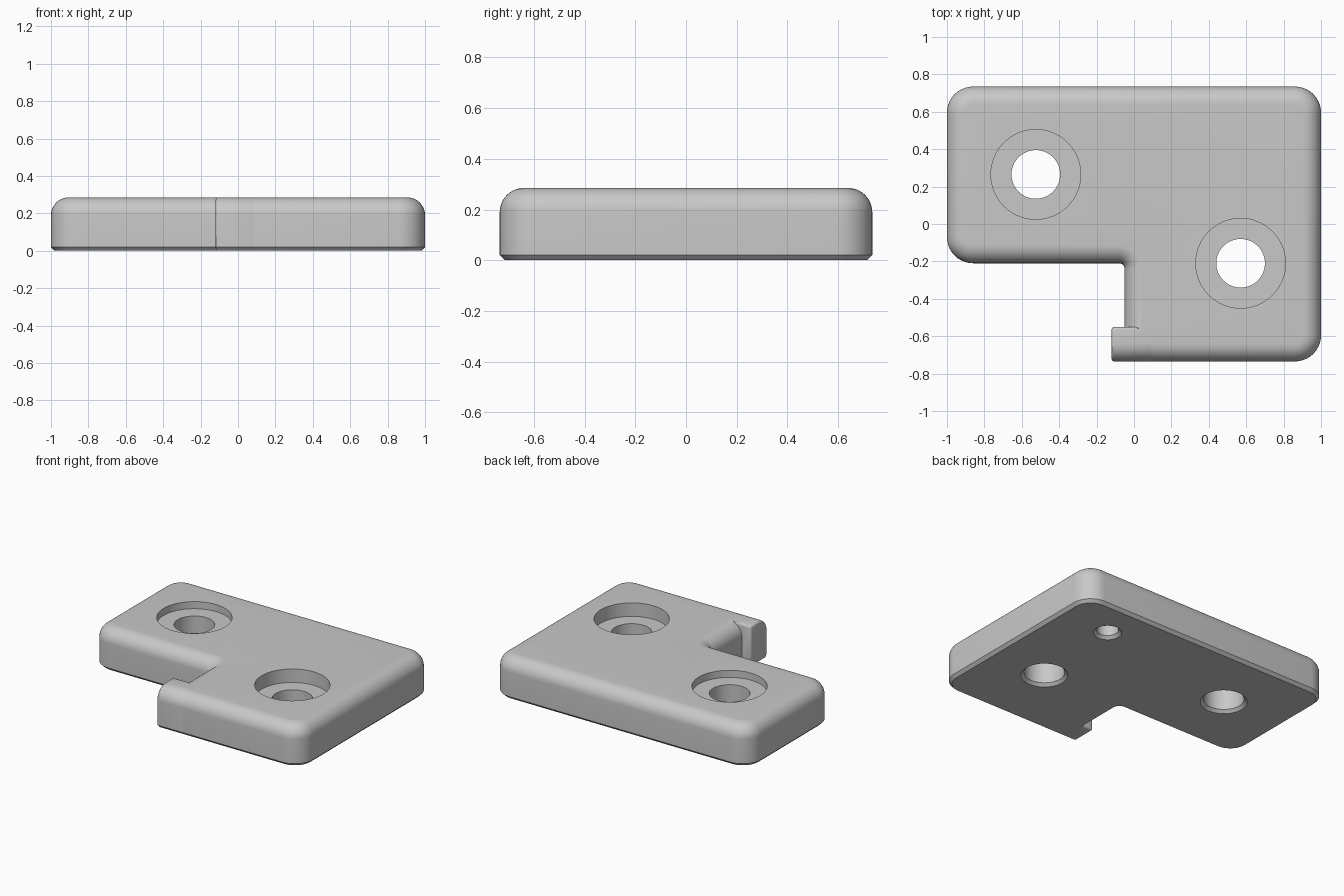
import bpy, bmesh, math
from mathutils import Vector

cube = bpy.data.objects.get("Cube")
if cube:
    bpy.data.objects.remove(cube)

HEIGHT, FILLET, CHAMFER = 0.285, 0.095, 0.02
FRONT, BACK = -0.735, 0.735

grey = bpy.data.materials.new("plain_grey")
grey.use_nodes = True
grey.diffuse_color = (0.58, 0.58, 0.58, 1)
grey.node_tree.nodes["Principled BSDF"].inputs["Base Color"].default_value = grey.diffuse_color


def add_object(name, bm):
    bmesh.ops.recalc_face_normals(bm, faces=bm.faces)
    mesh = bpy.data.meshes.new(name)
    bm.to_mesh(mesh)
    bm.free()
    mesh.materials.append(grey)
    obj = bpy.data.objects.new(name, mesh)
    bpy.context.collection.objects.link(obj)
    return obj


def loft(name, rings):
    """Skin a stack of equal-length rings and cap both ends."""
    bm = bmesh.new()
    loops = [[bm.verts.new(p) for p in ring] for ring in rings]
    n = len(loops[0])
    for a, b in zip(loops, loops[1:]):
        for i in range(n):
            j = (i + 1) % n
            bm.faces.new((a[i], a[j], b[j], b[i]))
    bm.faces.new(loops[0][::-1])
    bm.faces.new(loops[-1])
    return add_object(name, bm)


def outline(corners, inset, z, steps=10):
    """Rounded right-angled outline, shrunk inward by inset."""
    ring = []
    for i, (x, y, r) in enumerate(corners):
        p = Vector((x, y))
        a = (p - Vector(corners[i - 1][:2])).normalized()
        b = (Vector(corners[(i + 1) % len(corners)][:2]) - p).normalized()
        centre = p + (b - a) * r
        radius = r - inset if a.cross(b) > 0 else r + inset
        for k in range(steps + 1):
            t = k / steps * math.pi / 2
            d = a * math.sin(t) - b * math.cos(t)
            q = centre + d * radius
            ring.append((q.x, q.y, z))
    return ring


def edge_profile(steps=10):
    """Inset and height pairs: bottom chamfer, wall, top fillet."""
    pairs = [(CHAMFER, 0), (0, CHAMFER)]
    for k in range(steps + 1):
        t = k / steps * math.pi / 2
        pairs.append((FILLET * (1 - math.cos(t)), HEIGHT - FILLET + FILLET * math.sin(t)))
    return pairs


def lathe(name, x, y, profile, sides=64):
    """Round cutter from radius and height pairs."""
    angles = [2 * math.pi * i / sides for i in range(sides)]
    obj = loft(name, [[(x + r * math.cos(t), y + r * math.sin(t), z) for t in angles]
                      for r, z in profile])
    obj.hide_render = True
    return obj


def apply_modifiers(obj):
    bpy.context.view_layer.objects.active = obj
    for mod in list(obj.modifiers):
        bpy.ops.object.modifier_apply(modifier=mod.name)


def combine(target, other, operation):
    mod = target.modifiers.new(operation, 'BOOLEAN')
    mod.operation, mod.solver, mod.object = operation, 'EXACT', other
    apply_modifiers(target)
    bpy.data.objects.remove(other)


# Stepped plate with rounded corners
R = 0.14
corners = [(-0.05, FRONT, R), (1, FRONT, R), (1, BACK, R), (-1, BACK, R),
           (-1, -0.21, R), (-0.05, -0.21, 0.03)]
plate = loft("mounting_plate", [outline(corners, d, z) for d, z in edge_profile()])

# Small hooked tab on the front edge
side = [(FRONT + d, z) for d, z in edge_profile()] + [(-0.55, HEIGHT), (-0.55, 0)]
tab = loft("tab", [[(x, y, z) for y, z in side] for x in (-0.12, 0.1)])
bevel = tab.modifiers.new("soft_edges", 'BEVEL')
bevel.width, bevel.segments = 0.015, 3
bevel.limit_method, bevel.angle_limit = 'ANGLE', math.radians(60)
apply_modifiers(tab)
combine(plate, tab, 'UNION')

# Counterbored screw holes, chamfered underneath
BORE, SEAT = 0.13, 0.24
for x, y, depth in ((-0.525, 0.265, 0.05), (0.57, -0.21, 0.095)):
    floor = HEIGHT - depth
    combine(plate, lathe("screw_hole", x, y, [
        (BORE + 2 * CHAMFER, -CHAMFER), (BORE, CHAMFER), (BORE, floor),
        (SEAT, floor), (SEAT, HEIGHT + 0.1)]), 'DIFFERENCE')

# Blind locating hole underneath
PIN = 0.07
combine(plate, lathe("pin_hole", 0.61, 0.465, [
    (PIN + 2 * CHAMFER, -CHAMFER), (PIN, CHAMFER), (PIN, 0.18)]), 'DIFFERENCE')

# Smooth fillets, crisp edges
bpy.ops.object.select_all(action='DESELECT')
plate.select_set(True)
bpy.context.view_layer.objects.active = plate
bpy.ops.object.shade_smooth_by_angle(angle=math.radians(30))
